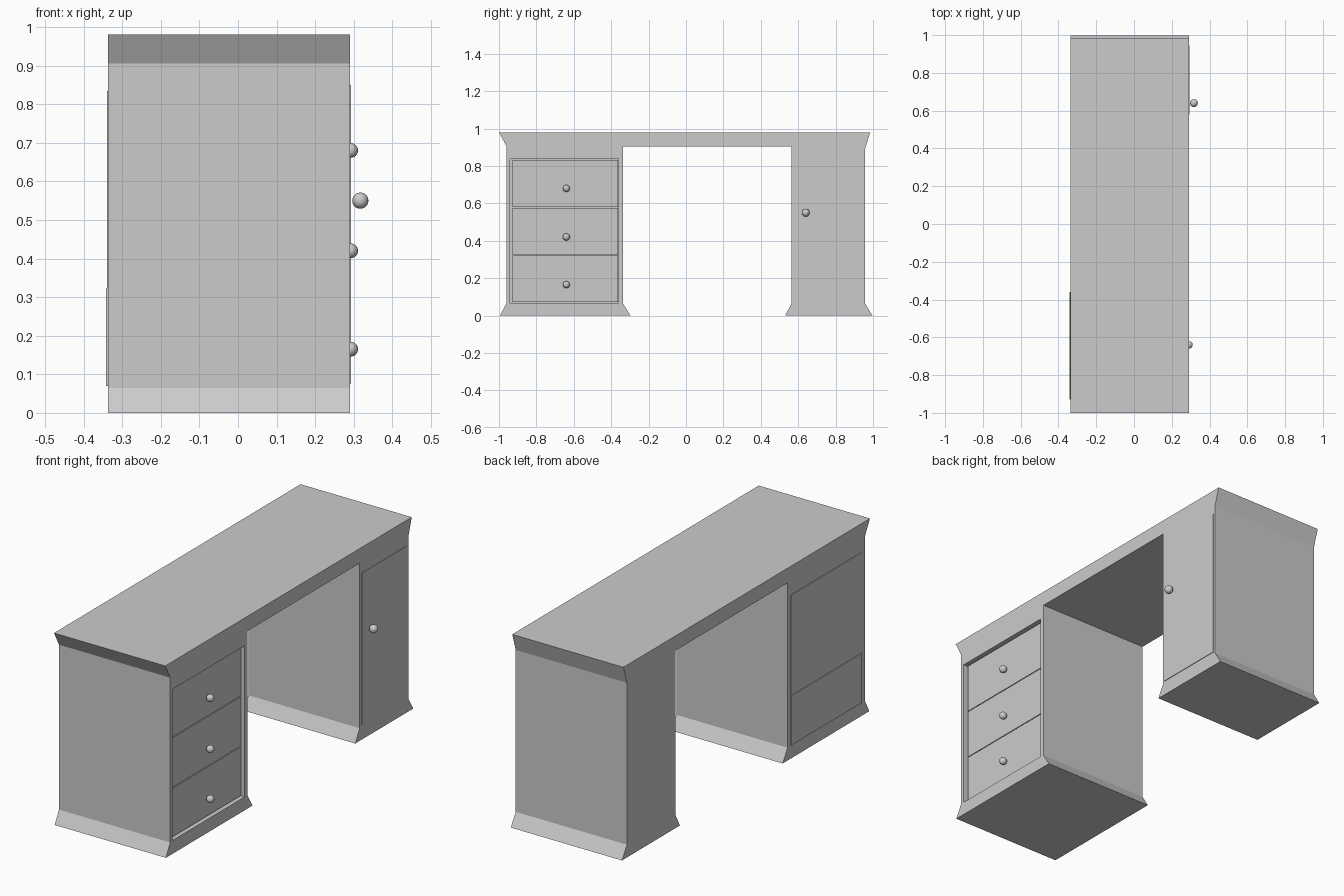
import bpy
import bmesh

cube = bpy.data.objects.get("Cube")
if cube:
    bpy.data.objects.remove(cube, do_unlink=True)

# Single painted finish
paint = bpy.data.materials.new("grey_paint")
paint.use_nodes = True
colour = (0.6, 0.6, 0.6, 1)
paint.diffuse_color = colour
paint.node_tree.nodes["Principled BSDF"].inputs["Base Color"].default_value = colour

BACK, FRONT = -0.337, 0.29      # x of the back and the drawer side
DRAWER_FACE = 0.272             # drawers sit inside the opening


def finish(name, bm):
    bmesh.ops.recalc_face_normals(bm, faces=bm.faces)
    mesh = bpy.data.meshes.new(name)
    bm.to_mesh(mesh)
    bm.free()
    mesh.materials.append(paint)
    obj = bpy.data.objects.new(name, mesh)
    bpy.context.collection.objects.link(obj)
    return obj


def box(name, x, y, z):
    bm = bmesh.new()
    bmesh.ops.create_cube(bm, size=1)
    for v in bm.verts:
        v.co = [(a + b) / 2 + c * (b - a) for (a, b), c in zip((x, y, z), v.co)]
    return finish(name, bm)


def knob(name, x, y, z, radius):
    bm = bmesh.new()
    bmesh.ops.create_uvsphere(bm, u_segments=16, v_segments=12, radius=radius)
    bmesh.ops.translate(bm, verts=bm.verts, vec=(x, y, z))
    obj = finish(name, bm)
    obj.data.shade_smooth()


# Desk body: side profile (y, z) with flared top and feet, extruded along x
profile = [
    (-1, 0.98), (-0.96, 0.905), (-0.96, 0.065), (-0.995, 0),
    (-0.297, 0), (-0.337, 0.065), (-0.337, 0.905),
    (0.565, 0.905), (0.565, 0.065), (0.53, 0),
    (0.997, 0), (0.957, 0.065), (0.957, 0.89), (0.985, 0.98),
]
bm = bmesh.new()
face = bm.faces.new([bm.verts.new((BACK, y, z)) for y, z in profile])
side = bmesh.ops.extrude_face_region(bm, geom=[face])["geom"]
bmesh.ops.translate(bm, vec=(FRONT - BACK, 0, 0),
                    verts=[g for g in side if isinstance(g, bmesh.types.BMVert)])
body = finish("desk_body", bm)

# Drawer opening cut into the wide pedestal
cutter = box("opening_cutter", (0.24, 0.4), (-0.94, -0.36), (0.068, 0.838))
cutter.hide_render = True
cut = body.modifiers.new("drawer_opening", "BOOLEAN")
cut.operation = "DIFFERENCE"
cut.solver = "EXACT"
cut.object = cutter
bpy.context.view_layer.objects.active = body
bpy.ops.object.modifier_apply(modifier=cut.name)
bpy.data.objects.remove(cutter, do_unlink=True)

# Drawers with knobs, and matching panels on the back
levels = [0.07, 0.322, 0.578, 0.834]
knob_heights = [0.165, 0.42, 0.68]
panel_depths = [0.005, 0.002, 0.003]
names = ["bottom", "middle", "top"]
for i, name in enumerate(names):
    low, high = levels[i] + 0.002, levels[i + 1] - 0.002
    box(name + "_drawer", (0.2, DRAWER_FACE), (-0.927, -0.364), (low, high))
    knob(name + "_drawer_knob", 0.292, -0.64, knob_heights[i], 0.019)
    box(name + "_back_panel", (BACK - panel_depths[i], BACK + 0.01),
        (-0.93, -0.36), (levels[i], levels[i + 1]))

# Cupboard door on the narrow pedestal
box("cupboard_door", (0.27, FRONT + 0.003), (0.58, 0.945), (0.075, 0.85))
knob("door_knob", 0.317, 0.64, 0.55, 0.021)
